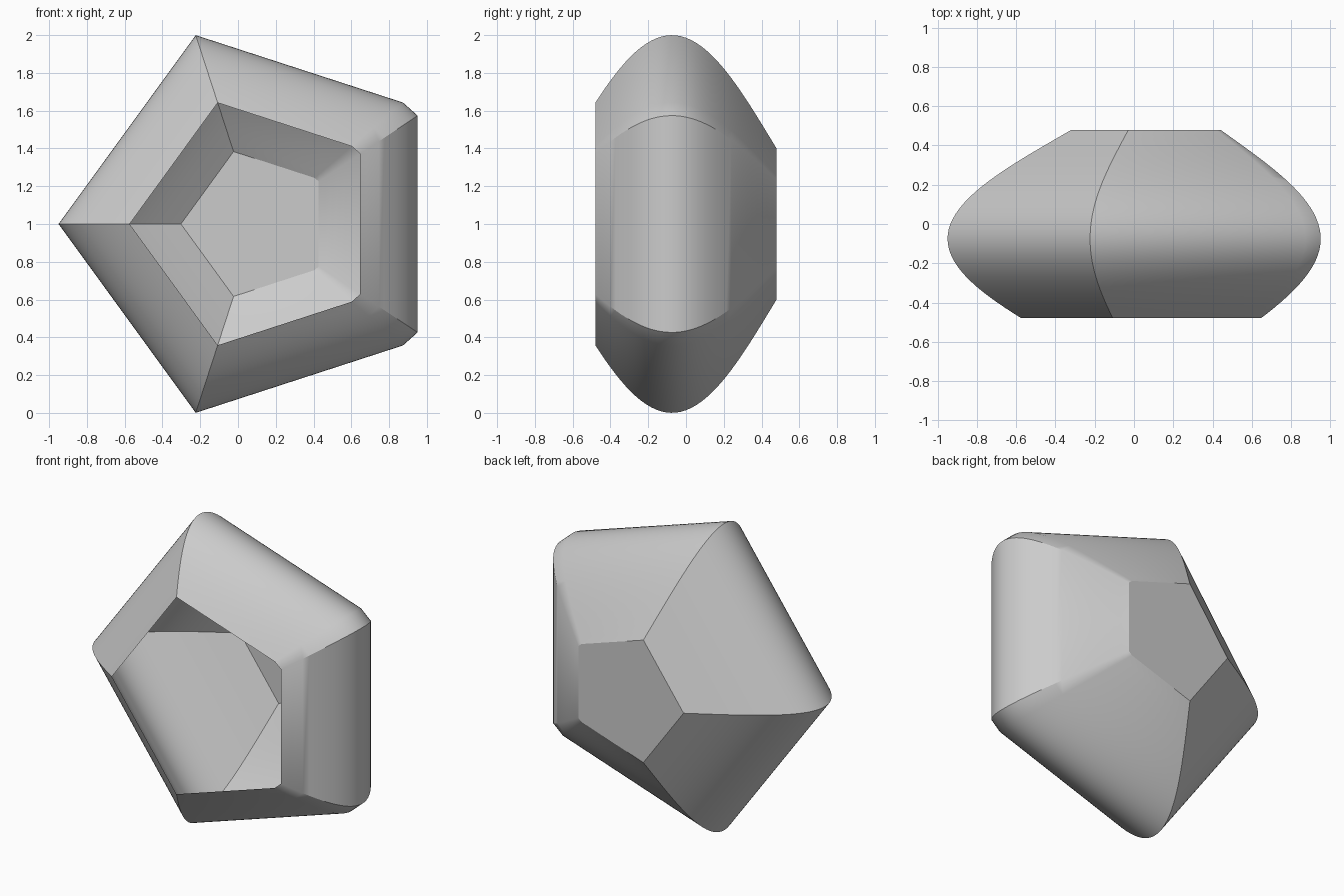
import bpy, bmesh, math

if "Cube" in bpy.data.objects:
    bpy.data.objects.remove(bpy.data.objects["Cube"])

CX, CZ = 0.101, 1.0        # axis of the pentagon in x, z
FRONT, BACK, FLOOR = -0.48, 0.48, 0.452
ROWS = 36


def radius(y):
    """Bulging side profile: pentagon circumradius at depth y."""
    return 1.051 - 0.577 * (1 - math.cos(3.0 * (y + 0.075)))


def inner_radius(y):
    """Inside wall, meeting the outer wall in a thin edge at the rim."""
    return radius(y) - 0.065 * min(1.0, (y - FRONT) / 0.3)


def section(r):
    """Pentagon pointing to -x, with its two right corners clipped."""
    c = [(CX + r * math.cos(math.radians(180 - 72 * i)),
          CZ + r * math.sin(math.radians(180 - 72 * i))) for i in range(5)]
    cut = (r - 0.165) / 0.886
    side, slant = 0.044 * cut, 0.082 * cut

    def toward(a, b, d):
        k = d / math.dist(a, b)
        return (a[0] + (b[0] - a[0]) * k, a[1] + (b[1] - a[1]) * k)
    return [c[0], c[1],
            toward(c[2], c[1], slant), toward(c[2], c[3], side),
            toward(c[3], c[2], side), toward(c[3], c[4], slant), c[4]]


def ring(bm, y, r):
    return [bm.verts.new((x, y, z)) for x, z in section(r)]


bm = bmesh.new()
# outer wall from back to rim, then inner wall from rim to floor
rings = []
for i in range(ROWS + 1):
    y = BACK + (FRONT - BACK) * i / ROWS
    rings.append(ring(bm, y, radius(y)))
for i in range(1, ROWS + 1):
    y = FRONT + (FLOOR - FRONT) * i / ROWS
    rings.append(ring(bm, y, inner_radius(y)))
for a, b in zip(rings, rings[1:]):
    for j in range(7):
        k = (j + 1) % 7
        bm.faces.new((a[j], a[k], b[k], b[j]))
# flat back and flat inside floor
bm.faces.new(rings[0])
bm.faces.new(rings[-1])
bmesh.ops.recalc_face_normals(bm, faces=bm.faces)

mesh = bpy.data.meshes.new("pentagonal_bowl")
bm.to_mesh(mesh)
bm.free()
bowl = bpy.data.objects.new("pentagonal_bowl", mesh)
bpy.context.collection.objects.link(bowl)
bpy.context.view_layer.objects.active = bowl
bowl.select_set(True)
bpy.ops.object.shade_smooth_by_angle(angle=math.radians(30))
